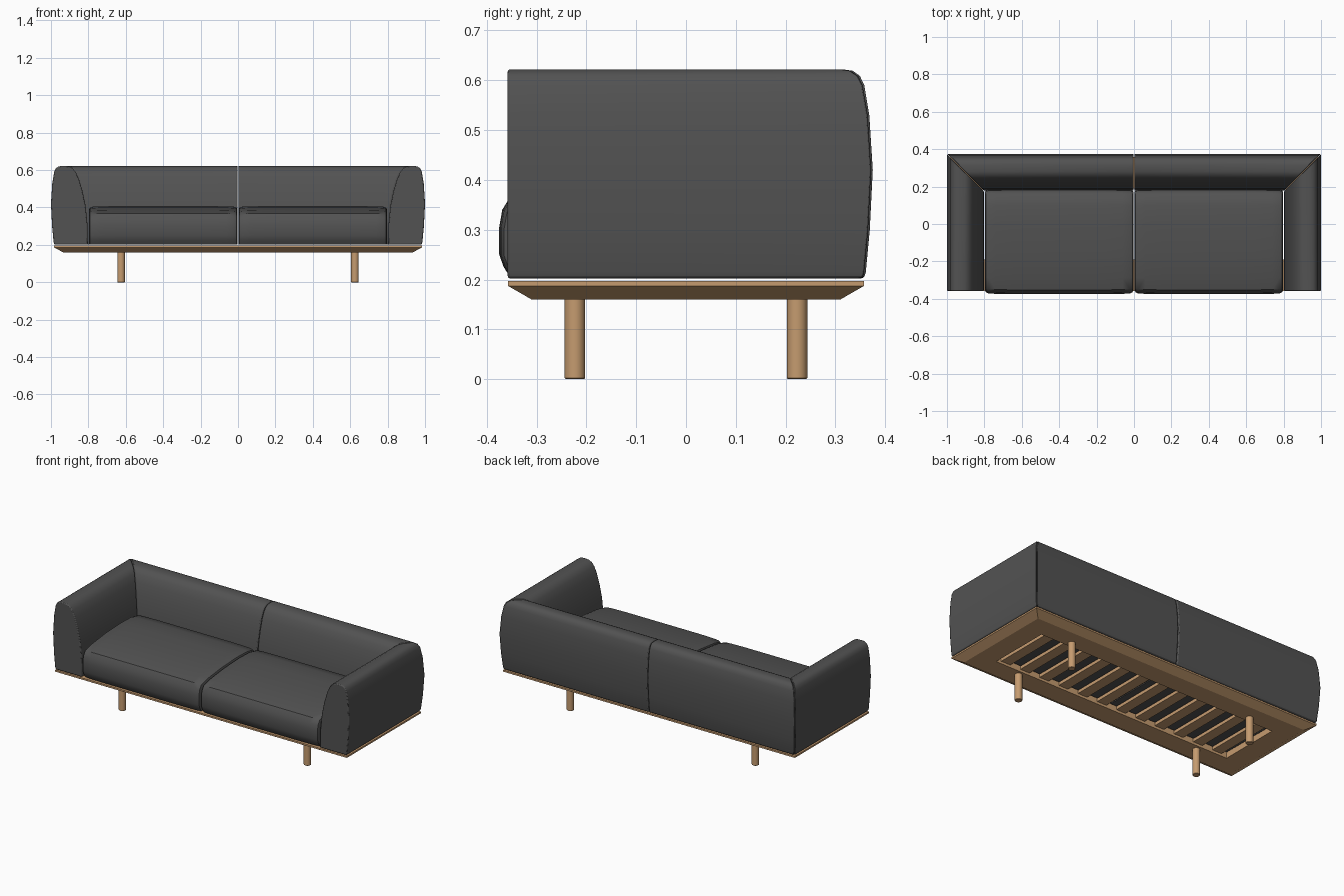
import bpy, bmesh
from math import radians

cube = bpy.data.objects.get("Cube")
if cube:
    bpy.data.objects.remove(cube, do_unlink=True)


def material(name, color):
    mat = bpy.data.materials.new(name)
    mat.use_nodes = True
    mat.diffuse_color = color
    mat.node_tree.nodes["Principled BSDF"].inputs["Base Color"].default_value = color
    return mat


fabric = material("charcoal_fabric", (0.085, 0.085, 0.085, 1))
wood = material("oak_wood", (0.56, 0.33, 0.16, 1))


def loft(name, rings, mat, closed=False, bevel=0.0, smooth=True):
    """Join matching rings of points with quads, capping the ends unless closed."""
    bm = bmesh.new()
    loops = [[bm.verts.new(p) for p in ring] for ring in rings]
    n = len(loops[0])
    pairs = list(zip(loops, loops[1:]))
    if closed:
        pairs.append((loops[-1], loops[0]))
    else:
        bm.faces.new(loops[0])
        bm.faces.new(loops[-1])
    for a, b in pairs:
        for i in range(n):
            j = (i + 1) % n
            bm.faces.new((a[i], a[j], b[j], b[i]))
    bmesh.ops.recalc_face_normals(bm, faces=bm.faces)
    mesh = bpy.data.meshes.new(name)
    bm.to_mesh(mesh)
    bm.free()
    mesh.materials.append(mat)
    obj = bpy.data.objects.new(name, mesh)
    bpy.context.collection.objects.link(obj)
    if smooth:
        bpy.ops.object.select_all(action='DESELECT')
        obj.select_set(True)
        bpy.context.view_layer.objects.active = obj
        bpy.ops.object.shade_smooth_by_angle(angle=radians(42))
    if bevel:
        mod = obj.modifiers.new("soft_edges", 'BEVEL')
        mod.width = bevel
        mod.segments = 2
        mod.limit_method = 'ANGLE'
        mod.angle_limit = radians(43)
    return obj


def box(name, x0, x1, y0, y1, z0, z1, mat):
    return loft(name, [[(x0, y0, z), (x1, y0, z), (x1, y1, z), (x0, y1, z)]
                       for z in (z0, z1)], mat, smooth=False)


# Padded wall section: (distance in from the outer face, height)
WALL = [(.018, .202), (.014, .215), (.006, .3), (0, .42), (.007, .53), (.017, .59),
        (.026, .609), (.04, .619), (.06, .622), (.095, .62), (.115, .61),
        (.132, .59), (.15, .55), (.168, .49), (.185, .41), (.195, .31), (.197, .202)]

# Cushion section: (depth, height)
PAD = [(-.352, .203), (-.366, .225), (-.375, .25), (-.375, .305), (-.369, .34),
       (-.352, .368), (-.29, .384), (-.15, .4), (0, .407), (.1, .404),
       (.16, .392), (.18, .37), (.184, .33), (.184, .203)]

# Cushion ends: (distance from the end, how far the section shrinks)
ENDS = [(.003, .03), (.008, .013), (.022, .005), (.06, .002), (.15, 0)]
WIDTH = .8

for side, s in (("left", 1), ("right", -1)):
    # Arm, mitred into the back
    loft(side + "_arm",
         [[(s * (1 - d), -.358, z) for d, z in WALL],
          [(s * (1 - d), .374 - d, z) for d, z in WALL]], fabric, bevel=.005)
    # Half of the backrest
    loft(side + "_back",
         [[(s * .002, .375 - d, z) for d, z in WALL],
          [(s * (.999 - d), .375 - d, z) for d, z in WALL]], fabric, bevel=.006)
    # Seat cushion with rounded ends
    stations = ENDS + [(WIDTH - x, k) for x, k in reversed(ENDS)]
    loft(side + "_seat_cushion",
         [[(s * x, y * (1 - k * 2), z - k * (z - .2) * 3) for y, z in PAD]
          for x, k in stations], fabric)

# Platform frame with chamfered underside and open middle
FRAME = [(.985, .357, .197), (.985, .357, .187), (.935, .31, .16),
         (.81, .19, .16), (.81, .19, .197)]
loft("platform_frame",
     [[(x, y, z), (-x, y, z), (-x, -y, z), (x, -y, z)] for x, y, z in FRAME],
     wood, closed=True, smooth=False)

# Slats under the cushions
COUNT = 12
pitch = 1.62 / COUNT
for i in range(COUNT):
    x = (i - (COUNT - 1) / 2) * pitch
    box(f"slat_{i + 1}", x - .032, x + .032, -.2, .2, .175, .195, wood)

# Round legs
for end, y in (("front", -.223), ("back", .223)):
    for side, x in (("left", .625), ("right", -.625)):
        bpy.ops.mesh.primitive_cylinder_add(vertices=32, radius=.0205, depth=.165,
                                            location=(x, y, .0825))
        leg = bpy.context.object
        leg.name = f"{end}_{side}_leg"
        leg.data.materials.append(wood)
        bpy.ops.object.shade_smooth_by_angle(angle=radians(40))
        mod = leg.modifiers.new("soft_edges", 'BEVEL')
        mod.width = .002
        mod.limit_method = 'ANGLE'
